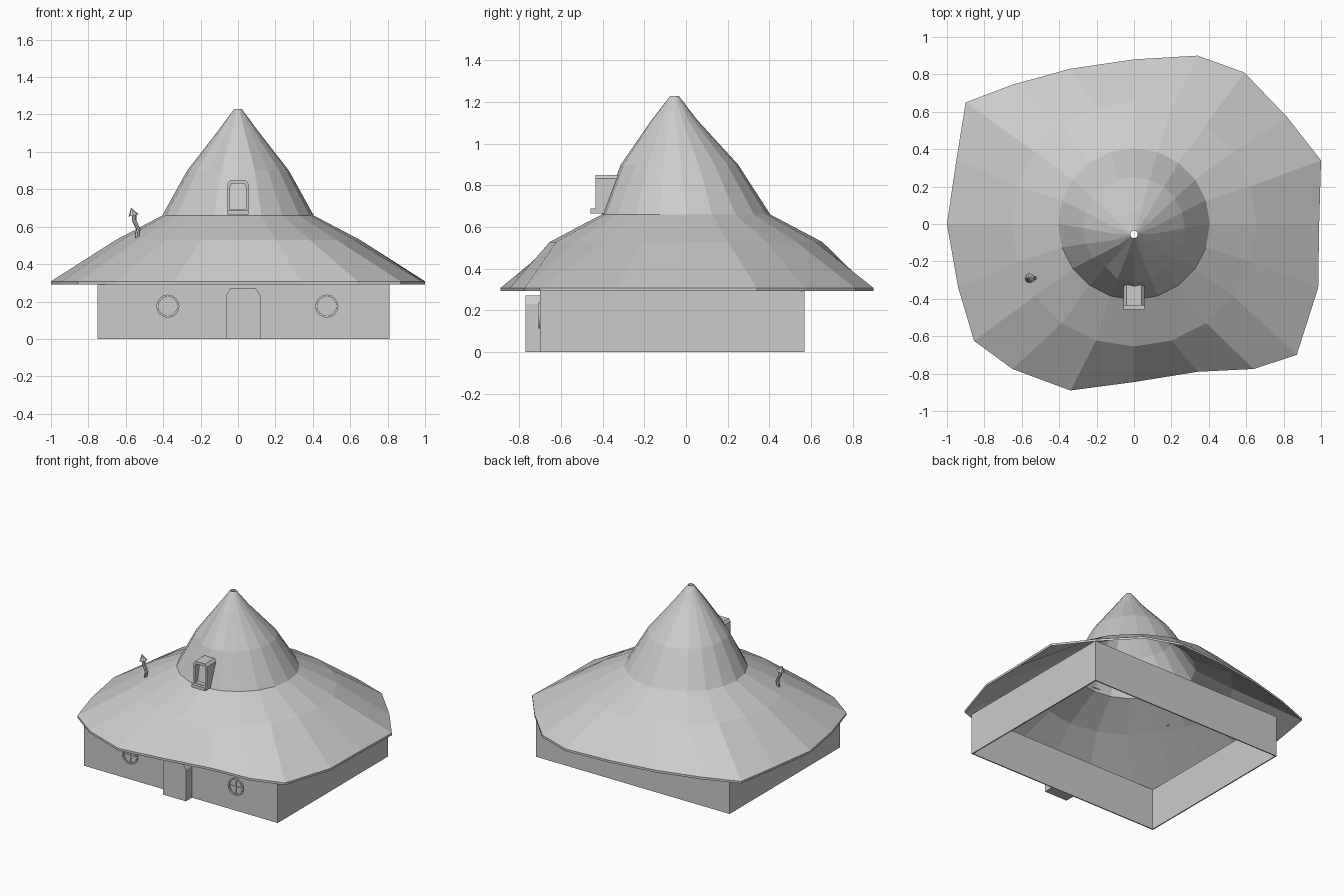
import bpy, bmesh
from math import sin, cos, pi
from mathutils import Vector

if "Cube" in bpy.data.objects:
    bpy.data.objects.remove(bpy.data.objects["Cube"])


def make(name, verts, faces):
    bm = bmesh.new()
    vs = [bm.verts.new(v) for v in verts]
    for f in faces:
        bm.faces.new([vs[i] for i in f])
    bmesh.ops.recalc_face_normals(bm, faces=bm.faces)
    me = bpy.data.meshes.new(name)
    bm.to_mesh(me)
    bm.free()
    ob = bpy.data.objects.new(name, me)
    bpy.context.collection.objects.link(ob)
    return ob


def loft(name, rings, closed=False, caps=False):
    """Skin a list of equal-length vertex rings."""
    n, m = len(rings[0]), len(rings)
    verts = [v for r in rings for v in r]
    faces = []
    for k in range(m if closed else m - 1):
        a, b = k * n, (k + 1) % m * n
        faces += [(a + i, a + (i + 1) % n, b + (i + 1) % n, b + i) for i in range(n)]
    if caps:
        faces += [list(range(n)), list(range((m - 1) * n, m * n))]
    return make(name, verts, faces)


def box(name, x0, x1, y0, y1, z0, z1):
    r = [(x0, y0), (x1, y0), (x1, y1), (x0, y1)]
    return loft(name, [[(x, y, z) for x, y in r] for z in (z0, z1)], caps=True)


def rect(x0, x1, y0, y1, z):
    return [(x0, y0, z), (x1, y0, z), (x1, y1, z), (x0, y1, z)]


# Roof: irregular eave blending into a round 20-sided pointed cone, open at the tip
N = 20
eave = [(.99, 0), (1, .34), (.82, .57), (.59, .81), (.34, .90), (0, .88), (-.34, .83),
        (-.65, .745), (-.90, .65), (-.95, .34), (-1, 0), (-.94, -.34), (-.855, -.625),
        (-.65, -.775), (-.34, -.89), (0, -.845), (.34, -.79), (.64, -.775), (.87, -.70),
        (.985, -.34)]
dent = {13: .94, 14: 1.06, 15: 1.07, 16: 1.07}   # raised panel behind the dormer


def ring(r, z, cy=0, bump=None):
    out = []
    for i in range(N):
        k = r * (bump or {}).get(i, 1)
        out.append((k * cos(2 * pi * i / N), cy + k * sin(2 * pi * i / N), z))
    return out


outer = [ring(.02, 1.23, -.055), ring(.105, 1.115, -.052, dent), ring(.272, .90, -.022, dent),
         ring(.405, .66), ring(.655, .528), [(x, y, .308) for x, y in eave]]
inner = [[(x, y, z - .016) for x, y, z in r] for r in reversed(outer)]
loft("roof", outer + inner, closed=True)

# Walls: thin open box with no floor or ceiling
t = .008
a, b = (-.75, .81, -.70, .57), (-.75 + t, .81 - t, -.70 + t, .57 - t)
loft("walls", [rect(*a, 0), rect(*a, .30), rect(*b, .30), rect(*b, 0)], closed=True)

# Door: projecting porch block with cut upper corners
door = [(-.065, 0), (.12, 0), (.12, .23), (.095, .272), (-.04, .272), (-.065, .23)]
loft("door", [[(x, y, z) for x, z in door] for y in (-.77, -.70)], caps=True)

# Round windows with crossed bars
for side, wx in (("left", -.375), ("right", .475)):
    def circle(r, y):
        return [(wx + r * cos(2 * pi * i / 16), y, .175 + r * sin(2 * pi * i / 16))
                for i in range(16)]
    loft(side + "_window_frame", [circle(.062, -.70), circle(.062, -.709),
                                  circle(.051, -.709), circle(.051, -.70)], closed=True)
    box(side + "_window_bar_h", wx - .055, wx + .055, -.705, -.70, .171, .179)
    box(side + "_window_bar_v", wx - .004, wx + .004, -.705, -.70, .12, .23)

# Dormer: body leaning back onto the roof, with a recessed front pane
prof = [(-.055, .68), (.055, .68), (.055, .832), (.04, .85), (-.04, .85), (-.055, .832)]
pane = [(-.042, .692), (.042, .692), (.042, .815), (.034, .83), (-.034, .83), (-.042, .815)]
back = [(x, -.39 + (z - .68) * .38, z) for x, z in prof]
loft("dormer", [back, [(x, -.435, z) for x, z in prof],
                [(x, -.435, z) for x, z in pane],
                [(x, -.435 + .03 + (z - .69) * .2, z) for x, z in pane]], caps=True)
box("dormer_sill", -.055, .055, -.458, -.39, .665, .688)

# Crooked chimney pipe with a small tilted cone cap
path = [(-.54, .53), (-.538, .565), (-.532, .585), (-.545, .612), (-.555, .63), (-.556, .665)]
py = -.29
loft("chimney_pipe", [[(x + .012 * cos(i * pi / 4), py + .012 * sin(i * pi / 4), z)
                       for i in range(8)] for x, z in path], caps=True)
base = [(-.558 + .027 * cos(i * pi / 4), py + .027 * sin(i * pi / 4),
         .66 + .006 * cos(i * pi / 4)) for i in range(8)]
make("chimney_cap", base + [(-.572, py, .702)],
     [list(range(8))] + [(i, (i + 1) % 8, 8) for i in range(8)])
